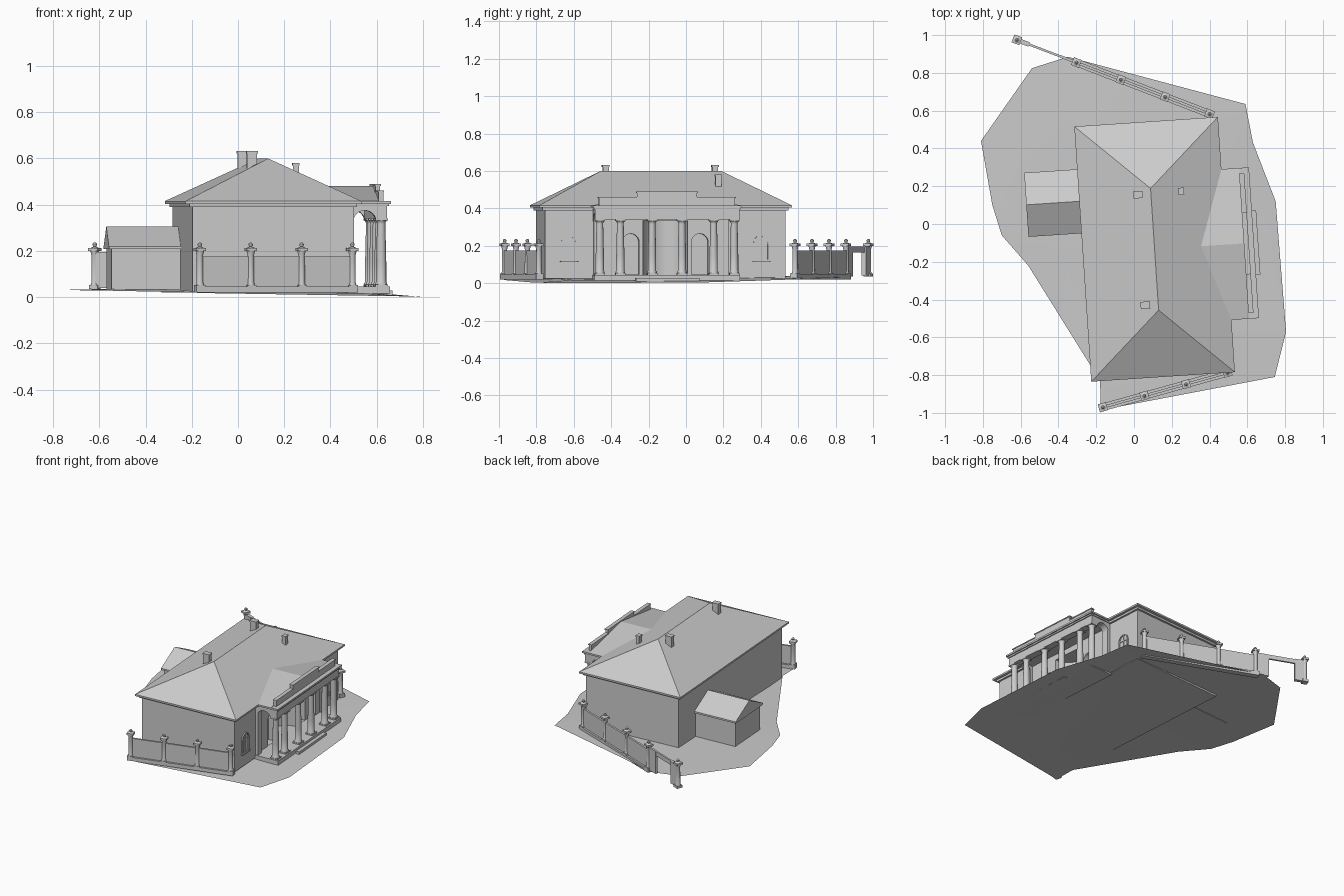
import bpy, bmesh, math
from mathutils import Matrix, Vector

cube = bpy.data.objects.get("Cube")
if cube:
    bpy.data.objects.remove(cube)

grey = bpy.data.materials.new("plain grey")
grey.use_nodes = True
tone = (0.6, 0.6, 0.6, 1)
grey.diffuse_color = tone
grey.node_tree.nodes["Principled BSDF"].inputs["Base Color"].default_value = tone

# The house is turned slightly from the ground axes
HOUSE = Matrix.Translation((0.109, -0.134, 0)) @ Matrix.Rotation(math.radians(3.8), 4, "Z")
WORLD = Matrix.Identity(4)


def finish(name, bm, frame=HOUSE, smooth=False):
    bmesh.ops.recalc_face_normals(bm, faces=bm.faces)
    mesh = bpy.data.meshes.new(name)
    bm.to_mesh(mesh)
    bm.free()
    mesh.materials.append(grey)
    ob = bpy.data.objects.new(name, mesh)
    bpy.context.collection.objects.link(ob)
    ob.matrix_world = frame
    if smooth:
        bpy.ops.object.select_all(action="DESELECT")
        ob.select_set(True)
        bpy.context.view_layer.objects.active = ob
        bpy.ops.object.shade_smooth_by_angle(angle=math.radians(35))
    return ob


def add_box(bm, x, y, z):
    mid = Vector([(a + b) / 2 for a, b in (x, y, z)])
    size = [b - a for a, b in (x, y, z)]
    bmesh.ops.create_cube(bm, size=1, matrix=Matrix.Translation(mid) @ Matrix.Diagonal((*size, 1)))


def box(name, x, y, z, frame=HOUSE):
    bm = bmesh.new()
    add_box(bm, x, y, z)
    return finish(name, bm, frame)


def prism(name, outline, x0, x1, frame=HOUSE):
    """Extrude a (y, z) outline along x."""
    bm = bmesh.new()
    face = bm.faces.new([bm.verts.new((x0, y, z)) for y, z in outline])
    ext = bmesh.ops.extrude_face_region(bm, geom=[face])["geom"]
    bmesh.ops.translate(bm, vec=(x1 - x0, 0, 0), verts=[v for v in ext if isinstance(v, bmesh.types.BMVert)])
    return finish(name, bm, frame)


def add_lathe(bm, profile, steps=16):
    rings = []
    for r, z in profile:
        rings.append([bm.verts.new((r * math.cos(math.tau * i / steps), r * math.sin(math.tau * i / steps), z))
                      for i in range(steps)])
    for low, high in zip(rings, rings[1:]):
        for i in range(steps):
            j = (i + 1) % steps
            bm.faces.new((low[i], low[j], high[j], high[i]))
    bm.faces.new(rings[0])
    bm.faces.new(rings[-1])


def arch(mid, half, z0, spring):
    """Outline of a round-headed opening."""
    head = [(mid + half * math.cos(math.pi * i / 10), spring + half * math.sin(math.pi * i / 10)) for i in range(11)]
    return [(mid + half, z0)] + head + [(mid - half, z0)]


def cut(target, cutter):
    cutter.hide_render = True
    mod = target.modifiers.new("cut", "BOOLEAN")
    mod.operation, mod.solver, mod.object = "DIFFERENCE", "EXACT", cutter
    bpy.context.view_layer.objects.active = target
    bpy.ops.object.modifier_apply(modifier=mod.name)
    bpy.data.objects.remove(cutter)


# Main walls with a curved entrance niche and two arched recesses
W, L = 0.35, 0.645
walls = box("house_walls", (-W, W), (-L, L), (0.025, 0.405))
bm = bmesh.new()
add_lathe(bm, [(0.12, 0.045), (0.12, 0.335)], 32)
cut(walls, finish("niche_cutter", bm, HOUSE @ Matrix.Translation((W, 0, 0)), True))
for side in (-1, 1):
    cut(walls, prism("arch_cutter", arch(side * 0.185, 0.045, 0.046, 0.22), 0.3, 0.4))

# Hipped roof with a thin eave and moulding under it
bm = bmesh.new()
EX, EY, RY = 0.381, 0.677, 0.323
low = [bm.verts.new((sx * EX, sy * EY, 0.416)) for sx, sy in ((-1, -1), (1, -1), (1, 1), (-1, 1))]
south, north = [bm.verts.new((0, y, 0.6)) for y in (-RY, RY)]
for f in ((low[0], low[1], south), (low[1], low[2], north, south), (low[2], low[3], north),
          (low[3], low[0], south, north), low):
    bm.faces.new(f)
finish("hipped_roof", bm)
box("eave", (-EX, EX), (-EY, EY), (0.404, 0.416))
box("eave_moulding", (-0.363, 0.363), (-0.659, 0.659), (0.39, 0.404))

# Chimneys
for n, (x, y, low_z, top, half) in enumerate([(0.02, 0.155, 0.5, 0.632, 0.022), (0.06, -0.43, 0.5, 0.632, 0.022),
                                              (0.25, 0.173, 0.51, 0.58, 0.012)]):
    frame = Matrix.Translation((x, y, 0)) @ Matrix.Rotation(math.radians(3.8), 4, "Z")
    bm = bmesh.new()
    add_box(bm, (-half, half), (-0.016, 0.016), (low_z, top - 0.01))
    add_box(bm, (-half - 0.003, half + 0.003), (-0.019, 0.019), (top - 0.01, top))
    finish(f"chimney_{n + 1}", bm, frame)

# Portico floor and steps
box("portico_floor", (0.34, 0.525), (-0.39, 0.39), (0.015, 0.045))
box("entrance_step", (0.525, 0.55), (-0.17, 0.17), (0.01, 0.028))

# Portico columns and wall pilasters
for n, y in enumerate((-0.36, -0.25, -0.08, 0.08, 0.25, 0.36)):
    bm = bmesh.new()
    add_lathe(bm, [(0.026, 0.05), (0.026, 0.06), (0.022, 0.066), (0.022, 0.15), (0.018, 0.318),
                   (0.018, 0.322), (0.025, 0.332)])
    for z0 in (0.045, 0.332):
        add_box(bm, (-0.027, 0.027), (-0.027, 0.027), (z0, z0 + 0.009))
    finish(f"column_{n + 1}", bm, HOUSE @ Matrix.Translation((0.488, y, 0)), True)
for side in (-1, 1):
    y = side * 0.36
    box("pilaster", (0.34, 0.368), (y - 0.024, y + 0.024), (0.045, 0.34))

# Entablature, with arched beams at the sides
box("front_beam", (0.462, 0.512), (-0.386, 0.386), (0.34, 0.404))
box("portico_ceiling", (0.34, 0.47), (-0.38, 0.38), (0.375, 0.404))
for side in (-1, 1):
    y = side * 0.361
    beam = box("side_beam", (0.34, 0.47), (y - 0.025, y + 0.025), (0.33, 0.404))
    bm = bmesh.new()
    add_lathe(bm, [(0.05, -0.06), (0.05, 0.06)], 24)
    spot = Matrix.Translation((0.415, y, 0.325)) @ Matrix.Rotation(math.pi / 2, 4, "X")
    cut(beam, finish("beam_cutter", bm, HOUSE @ spot, True))
box("portico_cornice", (0.34, 0.527), (-0.4, 0.4), (0.404, 0.416))
box("cornice_moulding", (0.34, 0.519), (-0.392, 0.392), (0.394, 0.404))

# Low gable roof and stepped parapet
prism("portico_roof", [(-0.4, 0.416), (0.4, 0.416), (0, 0.481)], 0.15, 0.476)
prism("stepped_parapet", [(-0.365, 0.416), (0.365, 0.416), (0.365, 0.455), (0.16, 0.455),
                          (0.16, 0.482), (-0.16, 0.482), (-0.16, 0.455), (-0.365, 0.455)], 0.476, 0.497)
for a, b, z in ((-0.37, -0.16, 0.455), (0.16, 0.37, 0.455), (-0.165, 0.165, 0.482)):
    box("parapet_coping", (0.473, 0.5), (a, b), (z, z + 0.007))

# Arched windows beside the portico, as thin frames with glazing bars
for side in (-1, 1):
    mid = side * 0.515
    frame = prism("window_frame", arch(mid, 0.042, 0.12, 0.215), W - 0.002, W + 0.008)
    cut(frame, prism("pane_cutter", arch(mid, 0.034, 0.128, 0.215), W + 0.001, W + 0.02))
    box("window_bar_upright", (W, W + 0.005), (mid - 0.003, mid + 0.003), (0.128, 0.249))
    box("window_bar_level", (W, W + 0.005), (mid - 0.034, mid + 0.034), (0.209, 0.215))
    box("window_sill", (W, W + 0.014), (mid - 0.048, mid + 0.048), (0.112, 0.12))

# Annex with a gable roof
box("annex_walls", (-0.65, -0.34), (0.125, 0.435), (0.032, 0.222))
prism("annex_roof", [(0.11, 0.208), (0.45, 0.208), (0.45, 0.22), (0.28, 0.305), (0.11, 0.22)], -0.662, -0.345)


# Fences with ball-topped posts
def along(start, end):
    d = Vector(end) - Vector(start)
    return Matrix.Translation((*start, 0)) @ Matrix.Rotation(math.atan2(d.y, d.x), 4, "Z"), d.length


def post(name, frame):
    bm = bmesh.new()
    add_lathe(bm, [(0.019, 0.05), (0.015, 0.063), (0.014, 0.18), (0.019, 0.2)], 12)
    add_lathe(bm, [(0.018, 0.213), (0.006, 0.219), (0.01, 0.225), (0.01, 0.23), (0.004, 0.236)], 12)
    add_box(bm, (-0.02, 0.02), (-0.02, 0.02), (0.035, 0.052))
    add_box(bm, (-0.022, 0.022), (-0.022, 0.022), (0.2, 0.213))
    finish(name, bm, frame, True)


def fence(name, start, end, posts):
    frame, length = along(start, end)
    box(name + "_wall", (0, length), (-0.007, 0.007), (0.03, 0.175), frame)
    box(name + "_plinth", (-0.02, length + 0.02), (-0.02, 0.02), (0.02, 0.046), frame)
    for i in range(posts):
        post(name + "_post", frame @ Matrix.Translation((length * i / (posts - 1), 0, 0)))


fence("south_fence", (0.495, -0.787), (-0.165, -0.97), 4)
fence("north_fence", (0.4, 0.583), (-0.305, 0.855), 4)

# Gateway at the far end of the north fence
gate, reach = along((-0.305, 0.855), (-0.62, 0.975))
post("gate_post", gate @ Matrix.Translation((reach, 0, 0)))
box("gate_pier_near", (0, 0.09), (-0.007, 0.007), (0.035, 0.195), gate)
box("gate_pier_far", (reach - 0.07, reach), (-0.012, 0.012), (0.04, 0.195), gate)
box("gate_lintel", (0.08, reach - 0.06), (-0.006, 0.006), (0.165, 0.195), gate)

# Sloping ground: an outer edge, an inner ring and a hub
edge = [(-0.81, 0.44, 0.03), (-0.54, 0.825, 0.035), (-0.35, 0.885, 0.035), (0.59, 0.635, 0.022),
        (0.63, 0.43, 0.015), (0.75, 0.12, 0.005), (0.805, -0.57, 0), (0.745, -0.81, 0.003),
        (-0.175, -0.985, 0.018), (-0.18, -0.83, 0.02), (-0.56, -0.22, 0.028), (-0.7, -0.06, 0.03),
        (-0.75, 0.1, 0.03)]
bm = bmesh.new()
hub = bm.verts.new((0.05, -0.1, 0.03))
outer = [bm.verts.new(p) for p in edge]
inner = [bm.verts.new(hub.co.lerp(v.co, 0.7) + Vector((0, 0, 0.006))) for v in outer]
for i in range(len(edge)):
    j = (i + 1) % len(edge)
    bm.faces.new((outer[i], outer[j], inner[j]))
    bm.faces.new((outer[i], inner[j], inner[i]))
    bm.faces.new((inner[i], inner[j], hub))
finish("ground", bm, WORLD, True)
